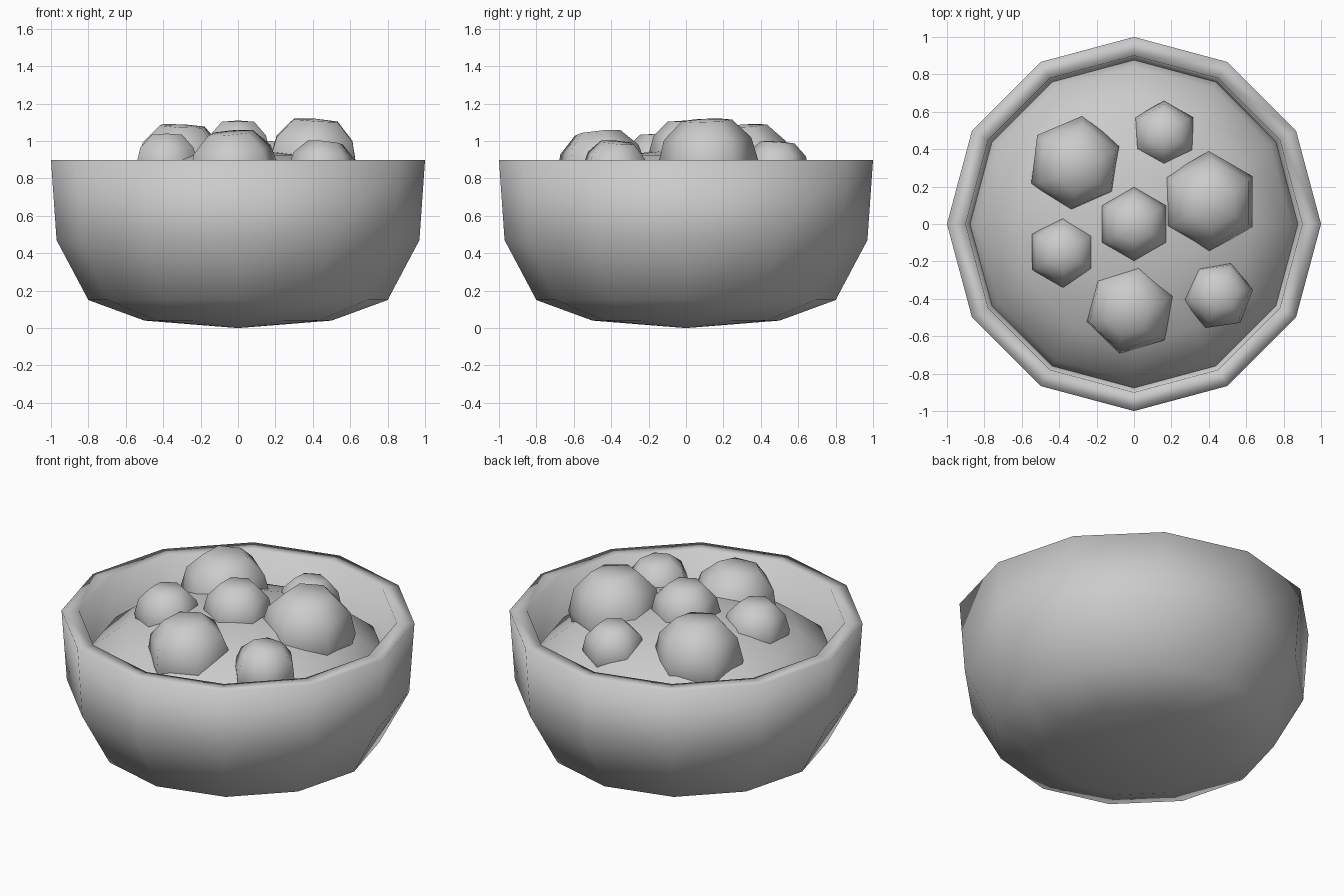
import bpy, bmesh, math
from mathutils import Matrix, Vector

if "Cube" in bpy.data.objects:
    bpy.data.objects.remove(bpy.data.objects["Cube"], do_unlink=True)

clay = bpy.data.materials.new("plain_grey")
clay.use_nodes = True
GREY = (0.6, 0.6, 0.6, 1)
clay.diffuse_color = GREY
clay.node_tree.nodes["Principled BSDF"].inputs["Base Color"].default_value = GREY


def lathe(name, profile, sides, matrix=Matrix()):
    """Spin a closed (radius, height) profile around z into a smooth solid."""
    bm = bmesh.new()
    rings = []
    for r, z in profile:
        if r == 0:
            rings.append([bm.verts.new((0, 0, z))] * sides)
        else:
            angles = [math.tau * i / sides for i in range(sides)]
            rings.append([bm.verts.new((r * math.cos(a), r * math.sin(a), z)) for a in angles])
    for low, high in zip(rings, rings[1:]):
        for i in range(sides):
            j = (i + 1) % sides
            bm.faces.new(dict.fromkeys((low[i], low[j], high[j], high[i])))
    bmesh.ops.recalc_face_normals(bm, faces=bm.faces)
    for f in bm.faces:
        f.smooth = True
    bm.transform(matrix)
    mesh = bpy.data.meshes.new(name)
    bm.to_mesh(mesh)
    bm.free()
    mesh.materials.append(clay)
    obj = bpy.data.objects.new(name, mesh)
    bpy.context.collection.objects.link(obj)
    return obj


def ball_profile(steps, flat_pole):
    """Half circle from bottom to top, with slightly flattened poles."""
    pts = []
    for i in range(steps + 1):
        a = math.pi * i / steps
        pole = i in (0, steps)
        pts.append((0 if pole else math.sin(a), -math.cos(a) * (flat_pole if pole else 1)))
    return pts


# Thick bowl with twelve sides
lathe("bowl", [(0, 0), (0.5, 0.04), (0.8, 0.15), (0.97, 0.47), (1, 0.9),
               (0.9, 0.9), (0.87, 0.5), (0.7, 0.24), (0.45, 0.14), (0, 0.1)], 12)

# Domed filling
lathe("filling", ball_profile(8, 1), 12,
      Matrix.Translation((0, 0, 0.5)) @ Matrix.Diagonal((0.91, 0.91, 0.46, 1)))

# Round pieces: x, y, top height, radius, turn, tilt x, tilt y
PIECES = [
    (-0.31, 0.32, 1.09, 0.26, 23, 4, 3),
    (0.16, 0.48, 1.0, 0.18, 30, -4, 0),
    (0.4, 0.12, 1.12, 0.27, 30, 2, 4),
    (0, 0, 1.11, 0.2, 30, 0, 0),
    (-0.38, -0.15, 1.04, 0.19, 30, 0, 0),
    (-0.02, -0.45, 1.055, 0.25, 17, 6, -5),
    (0.45, -0.38, 1.0, 0.19, 9, -5, 6),
]
for n, (x, y, top, radius, turn, tx, ty) in enumerate(PIECES, 1):
    matrix = (Matrix.Translation((x, y, top - 0.9 * radius))
              @ Matrix.Rotation(math.radians(tx), 4, "X")
              @ Matrix.Rotation(math.radians(ty), 4, "Y")
              @ Matrix.Rotation(math.radians(turn), 4, "Z")
              @ Matrix.Scale(radius, 4))
    lathe(f"round_piece_{n}", ball_profile(6, 0.9), 6, matrix)
